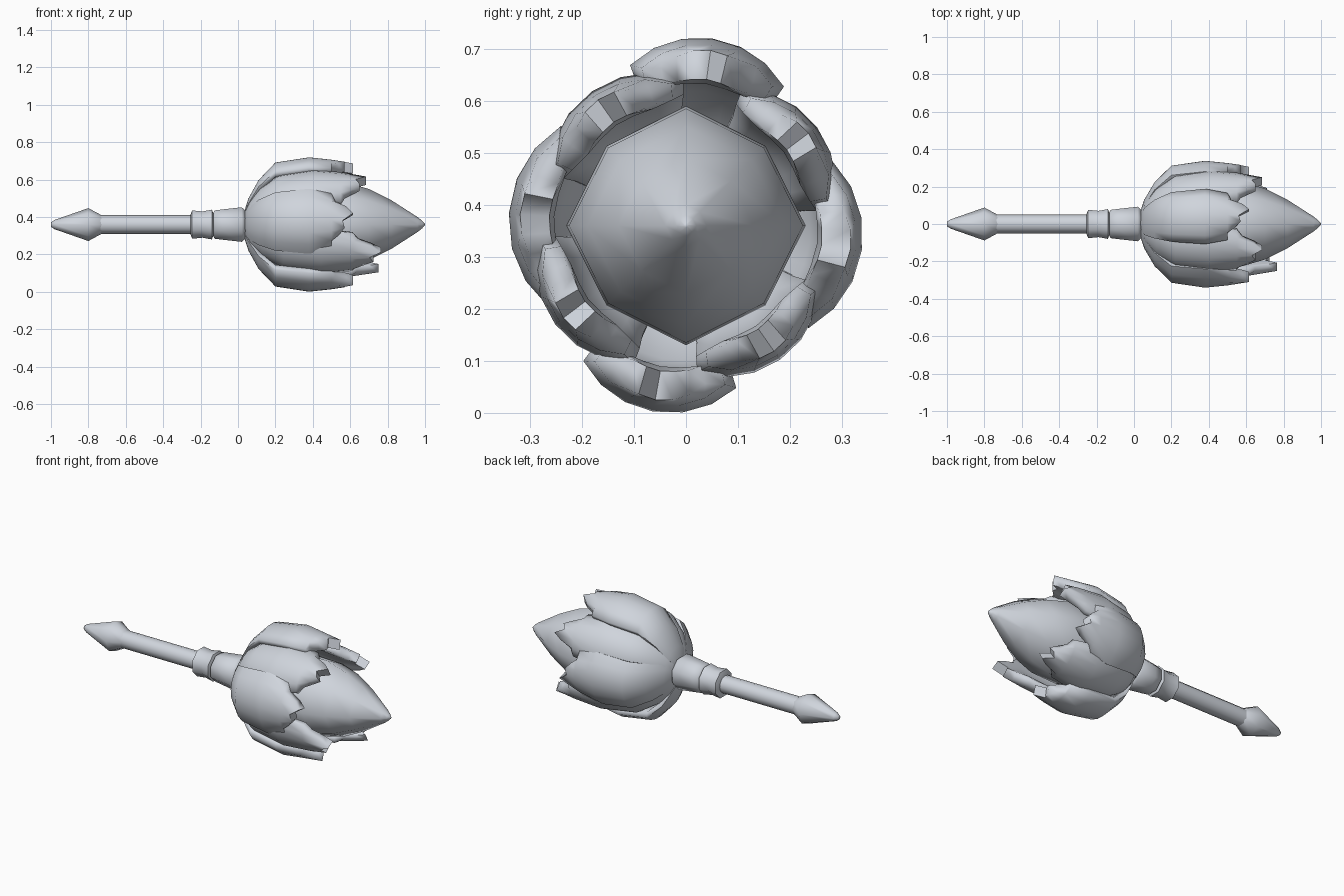
import bpy, bmesh, math

if "Cube" in bpy.data.objects:
    bpy.data.objects.remove(bpy.data.objects["Cube"])

CZ = 0.36  # height of the long axis

mat = bpy.data.materials.new("pale grey")
mat.diffuse_color = (0.63, 0.665, 0.72, 1)
mat.use_nodes = True
mat.node_tree.nodes["Principled BSDF"].inputs["Base Color"].default_value = mat.diffuse_color


def make(name, bm, angle=40):
    bmesh.ops.recalc_face_normals(bm, faces=bm.faces)
    me = bpy.data.meshes.new(name)
    bm.to_mesh(me)
    bm.free()
    ob = bpy.data.objects.new(name, me)
    bpy.context.collection.objects.link(ob)
    me.materials.append(mat)
    bpy.ops.object.select_all(action='DESELECT')
    ob.select_set(True)
    bpy.context.view_layer.objects.active = ob
    bpy.ops.object.shade_smooth_by_angle(angle=math.radians(angle))
    return ob


def point(x, r, a):
    return (x, r * math.cos(a), CZ + r * math.sin(a))


def lathe(name, profile, sides, turn=0.0, angle=60, odd=1.0):
    """Closed solid around the long axis, profile = (x, radius), odd = scale of every other corner."""
    bm = bmesh.new()
    rings = [[bm.verts.new(point(x, r * (odd if i % 2 else 1), turn + 2 * math.pi * i / sides))
              for i in range(sides)] for x, r in profile]
    for a, b in zip(rings, rings[1:]):
        for i in range(sides):
            j = (i + 1) % sides
            bm.faces.new((a[i], a[j], b[j], b[i]))
    bm.faces.new(rings[0])
    bm.faces.new(rings[-1])
    return make(name, bm, angle)


def petal(name, deg, rows, tips, thick, length=1.0, swell=1.0, width=1.0):
    """Thick cupped petal; rows = (x, radius, half angle), tips = ragged end x."""
    bm = bmesh.new()
    n, m = len(tips), len(rows)
    layers = []
    for side in (0, 1):
        grid = []
        for k, (x, r, half) in enumerate(rows):
            line = []
            for i in range(n):
                u = 2 * i / (n - 1) - 1
                px = tips[i] if k == m - 1 else x
                px = 0.03 + (px - 0.03) * length
                edge = (1 - 0.55 * abs(u) ** 3) * (0.75 if k == m - 1 else 1)  # thinner rims
                th = min(thick, r * 0.5) * edge
                pr = r * swell * (1 - 0.10 * u * u) - side * th
                line.append(bm.verts.new(point(px, pr, math.radians(deg + u * half * width))))
            grid.append(line)
        layers.append(grid)
    for g in layers:
        for k in range(m - 1):
            for i in range(n - 1):
                bm.faces.new((g[k][i], g[k][i + 1], g[k + 1][i + 1], g[k + 1][i]))
    # close the rim between outer and inner skin
    loop = ([(0, i) for i in range(n)] + [(k, n - 1) for k in range(1, m)]
            + [(m - 1, i) for i in range(n - 2, -1, -1)] + [(k, 0) for k in range(m - 2, 0, -1)])
    o, q = layers
    for (a, b), (c, d) in zip(loop, loop[1:] + loop[:1]):
        bm.faces.new((o[a][b], o[c][d], q[c][d], q[a][b]))
    return make(name, bm, 75)


# Handle: shaft, pointed pommel, two collars
lathe("shaft", [(-0.75, 0.05), (-0.22, 0.05)], 12)
lathe("pommel_spike", [(-1.0, 0.012), (-0.98, 0.025), (-0.8, 0.088), (-0.73, 0.05)], 8)
lathe("lower_collar", [(-0.255, 0.055), (-0.245, 0.082), (-0.19, 0.076), (-0.14, 0.086), (-0.13, 0.06)],
      8, math.pi / 8)
lathe("upper_collar", [(-0.135, 0.06), (-0.125, 0.082), (-0.08, 0.088), (0.02, 0.10), (0.04, 0.08)],
      8, math.pi / 8)

# Central bud, slightly squared with corners up, down and sideways
lathe("bud", [(0.03, 0.05), (0.1, 0.14), (0.22, 0.205), (0.42, 0.23), (0.58, 0.225), (0.7, 0.19),
              (0.82, 0.13), (0.96, 0.04), (0.985, 0.02), (1.0, 0.004)], 8, 0.0, 60, 0.94)

# Outer and inner petals
outer_rows = [(0.03, 0.06, 42), (0.055, 0.14, 42), (0.11, 0.24, 34), (0.2, 0.335, 31),
              (0.38, 0.363, 32), (0.5, 0.35, 28), (0.6, 0.34, 20)]
outer_tips = [0.52, 0.58, 0.615, 0.56, 0.57, 0.54, 0.50]
for name, deg, swell, width in (("top", 82, 1.0, 0.85), ("left", 176, 0.94, 1.08),
                                ("bottom", 260, 1.0, 0.85), ("right", 352, 0.94, 1.0)):
    petal("outer_petal_" + name, deg, outer_rows, outer_tips, 0.075, 1.0, swell, width)

inner_rows = [(0.03, 0.06, 40), (0.06, 0.13, 40), (0.12, 0.21, 34), (0.22, 0.285, 33),
              (0.4, 0.315, 34), (0.55, 0.305, 29), (0.65, 0.295, 20)]
inner_tips = [0.58, 0.64, 0.685, 0.63, 0.65, 0.61, 0.57]
for name, deg, length, width in (("upper_left", 125, 1.0, 1.0), ("upper_right", 37, 1.0, 0.9),
                                 ("lower_right", 305, 1.1, 0.9), ("lower_left", 217, 1.12, 0.95)):
    petal("inner_petal_" + name, deg, inner_rows, inner_tips, 0.07, length, 1.0, width)
